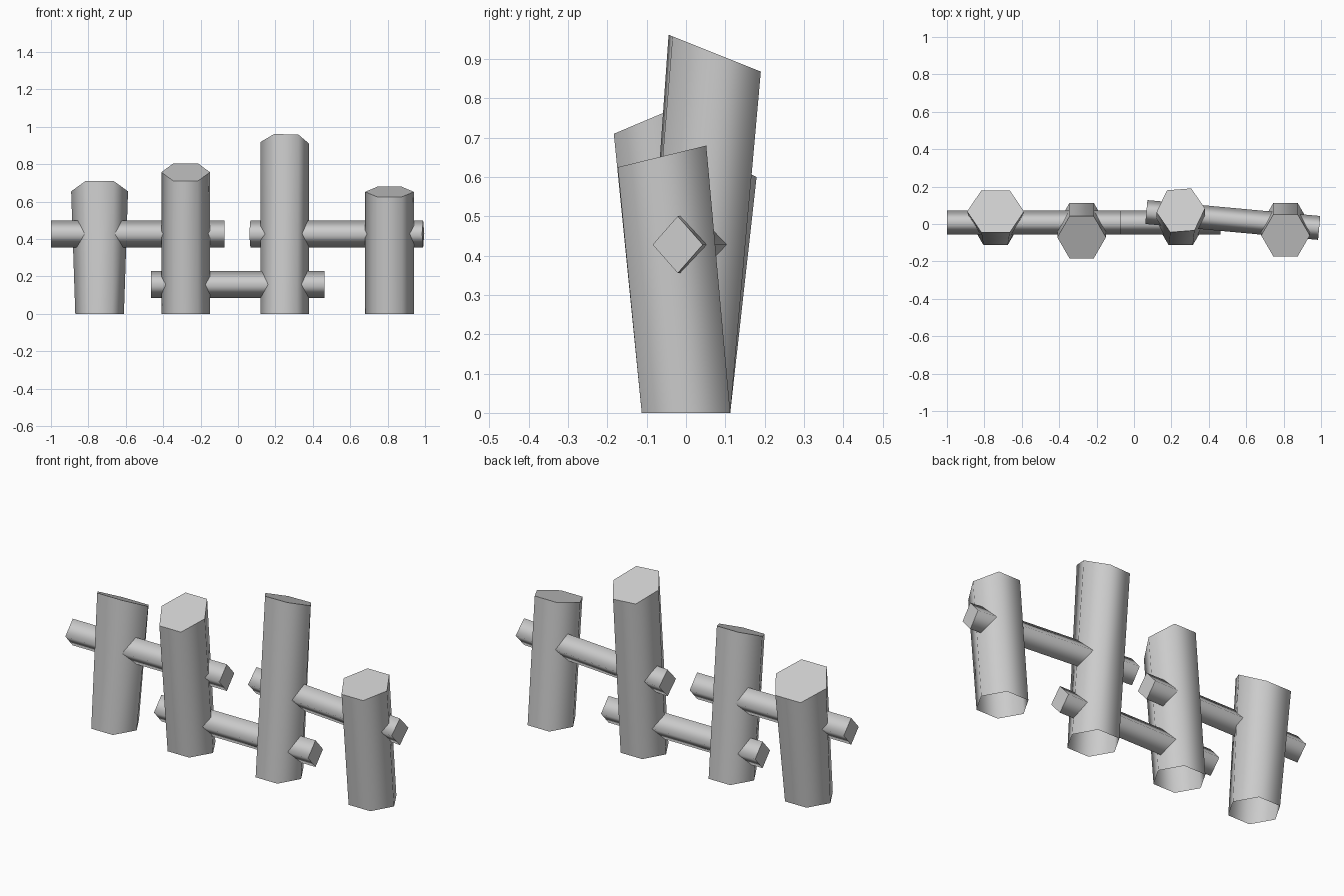
import bpy, bmesh
from math import cos, sin, pi, radians
from mathutils import Vector, Matrix

cube = bpy.data.objects.get("Cube")
if cube:
    bpy.data.objects.remove(cube, do_unlink=True)

# One plain grey for the whole fence
grey = bpy.data.materials.new("fence_grey")
grey.use_nodes = True
colour = (0.6, 0.6, 0.6, 1)
grey.diffuse_color = colour
grey.node_tree.nodes["Principled BSDF"].inputs["Base Color"].default_value = colour


def skin(name, start, end, cap_start):
    """Join two rings with smooth sides and flat, sharp-edged caps."""
    bm = bmesh.new()
    a = [bm.verts.new(p) for p in start]
    b = [bm.verts.new(p) for p in end]
    n = len(a)
    for i in range(n):
        j = (i + 1) % n
        bm.faces.new((a[i], a[j], b[j], b[i])).smooth = True
    caps = [bm.faces.new(b)]
    if cap_start:
        caps.append(bm.faces.new(a[::-1]))
    for cap in caps:
        cap.smooth = False
        for edge in cap.edges:
            edge.smooth = False
    mesh = bpy.data.meshes.new(name)
    bm.to_mesh(mesh)
    bm.free()
    mesh.materials.append(grey)
    obj = bpy.data.objects.new(name, mesh)
    bpy.context.collection.objects.link(obj)
    return obj


def post(name, x, top_y, front_z, back_z, top_rx=0.13, twist=0):
    """Leaning six-sided post with a slanted top and an open foot."""
    angles = [i * pi / 3 for i in range(6)]
    foot = [(x + 0.13 * cos(t), 0.13 * sin(t), 0) for t in angles]
    head = []
    for t in angles:
        t += radians(twist)
        slope = sin(t) / sin(pi / 3)
        z = (front_z + back_z) / 2 + slope * (back_z - front_z) / 2
        head.append((x + top_rx * cos(t), top_y + 0.13 * sin(t), z))
    skin(name, foot, head, False)


def rail(name, start, end):
    """Square bar standing on its corner."""
    start, end = Vector(start), Vector(end)
    side = (end - start).cross(Vector((0, 0, 1))).normalized()
    ring = [side * 0.064 * cos(i * pi / 2) + Vector((0, 0, 0.0725 * sin(i * pi / 2)))
            for i in range(4)]
    # Ring order keeps the sides facing outwards
    ring.reverse()
    skin(name, [start + p for p in ring], [end + p for p in ring], True)


# Posts, from the model's right to its left
post("outer_right_post", -0.74, 0.067, 0.71, 0.60, top_rx=0.152)
post("inner_right_post", -0.28, -0.071, 0.71, 0.805)
post("inner_left_post", 0.25, 0.073, 0.96, 0.87, twist=4.5)
post("outer_left_post", 0.81, -0.061, 0.625, 0.68)

# Rails
rail("upper_right_rail", (-1, 0.007, 0.428), (-0.072, 0.007, 0.428))
rail("lower_middle_rail", (-0.466, 0.007, 0.157), (0.462, 0.007, 0.157))
rail("upper_left_rail", (0.066, 0.064, 0.428), (0.99, -0.021, 0.428))
